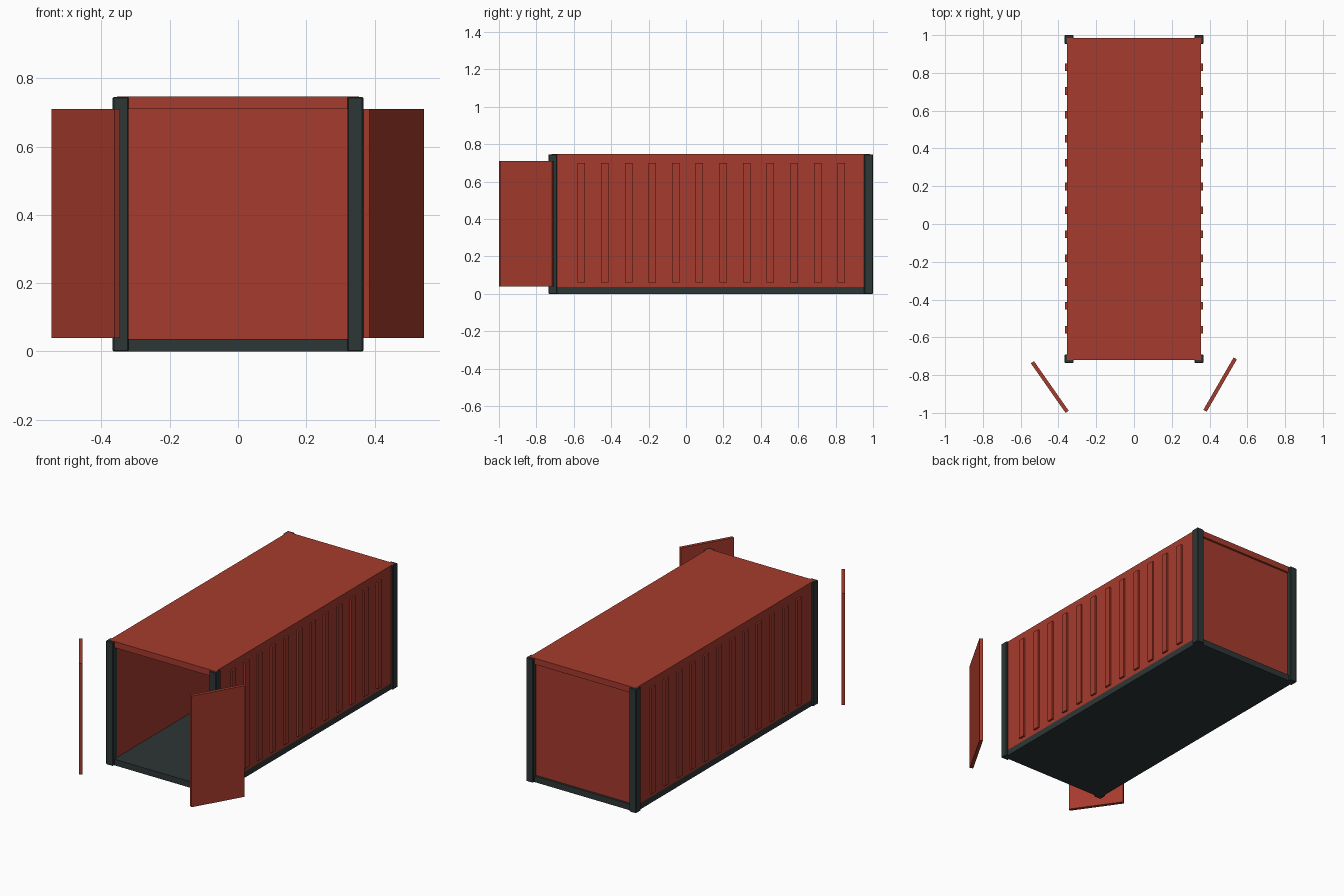
import bpy
from math import radians

if "Cube" in bpy.data.objects:
    bpy.data.objects.remove(bpy.data.objects["Cube"], do_unlink=True)


def material(name, colour):
    m = bpy.data.materials.new(name)
    m.use_nodes = True
    m.diffuse_color = colour
    bsdf = next(n for n in m.node_tree.nodes if n.type == 'BSDF_PRINCIPLED')
    bsdf.inputs["Base Color"].default_value = colour
    return m


RED = material("rust red paint", (0.38, 0.043, 0.026, 1))
GREY = material("dark grey steel", (0.027, 0.037, 0.037, 1))


def box(name, x, y, z, mat, bevel=0.0, turn=0.0):
    """Box spanning the given (low, high) ranges, turned about its own upright axis."""
    spans = (x, y, z)
    bpy.ops.mesh.primitive_cube_add(size=1, location=[(a + b) / 2 for a, b in spans])
    ob = bpy.context.object
    ob.name = name
    ob.scale = [b - a for a, b in spans]
    bpy.ops.object.transform_apply(location=False, rotation=False, scale=True)
    ob.rotation_euler.z = radians(turn)
    ob.data.materials.append(mat)
    if bevel:
        mod = ob.modifiers.new("soft edges", 'BEVEL')
        mod.width = bevel
        mod.segments = 1
    return ob


FRONT, BACK = -0.72, 0.985
INNER, OUTER, RIB = 0.322, 0.355, 0.366
FLOOR, CEILING, TOP = 0.037, 0.71, 0.747

# Shell
box("floor", (-OUTER, OUTER), (FRONT, BACK), (0, FLOOR), GREY)
box("roof", (-OUTER, OUTER), (FRONT, BACK), (CEILING, TOP), RED)
box("end_wall", (-INNER, INNER), (0.945, 0.973), (FLOOR, CEILING), RED)

for side, label in ((-1, "right"), (1, "left")):
    def across(a, b):
        return tuple(sorted((side * a, side * b)))

    box(label + "_wall", across(INNER, OUTER), (FRONT, BACK), (FLOOR, CEILING), RED)

    # Corner posts
    box(label + "_front_post", across(INNER - 0.001, RIB + 0.001), (-0.735, -0.69),
        (0, TOP - 0.001), GREY, 0.003)
    box(label + "_back_post", across(INNER - 0.001, RIB + 0.001), (0.953, 1.0),
        (0, TOP - 0.001), GREY, 0.003)

    # Upright ribs along the wall
    for i in range(12):
        y = -0.56 + i * 0.1264
        box(f"{label}_rib_{i + 1}", across(OUTER - 0.005, RIB), (y - 0.02, y + 0.02),
            (0.06, 0.70), RED)

# Open doors standing clear of the front
for label, cx, cy, turn in (("right", -0.446, -0.863, 35), ("left", 0.456, -0.85, -30)):
    box(label + "_door", (cx - 0.01, cx + 0.01), (cy - 0.16, cy + 0.16),
        (0.04, CEILING), RED, turn=turn)
